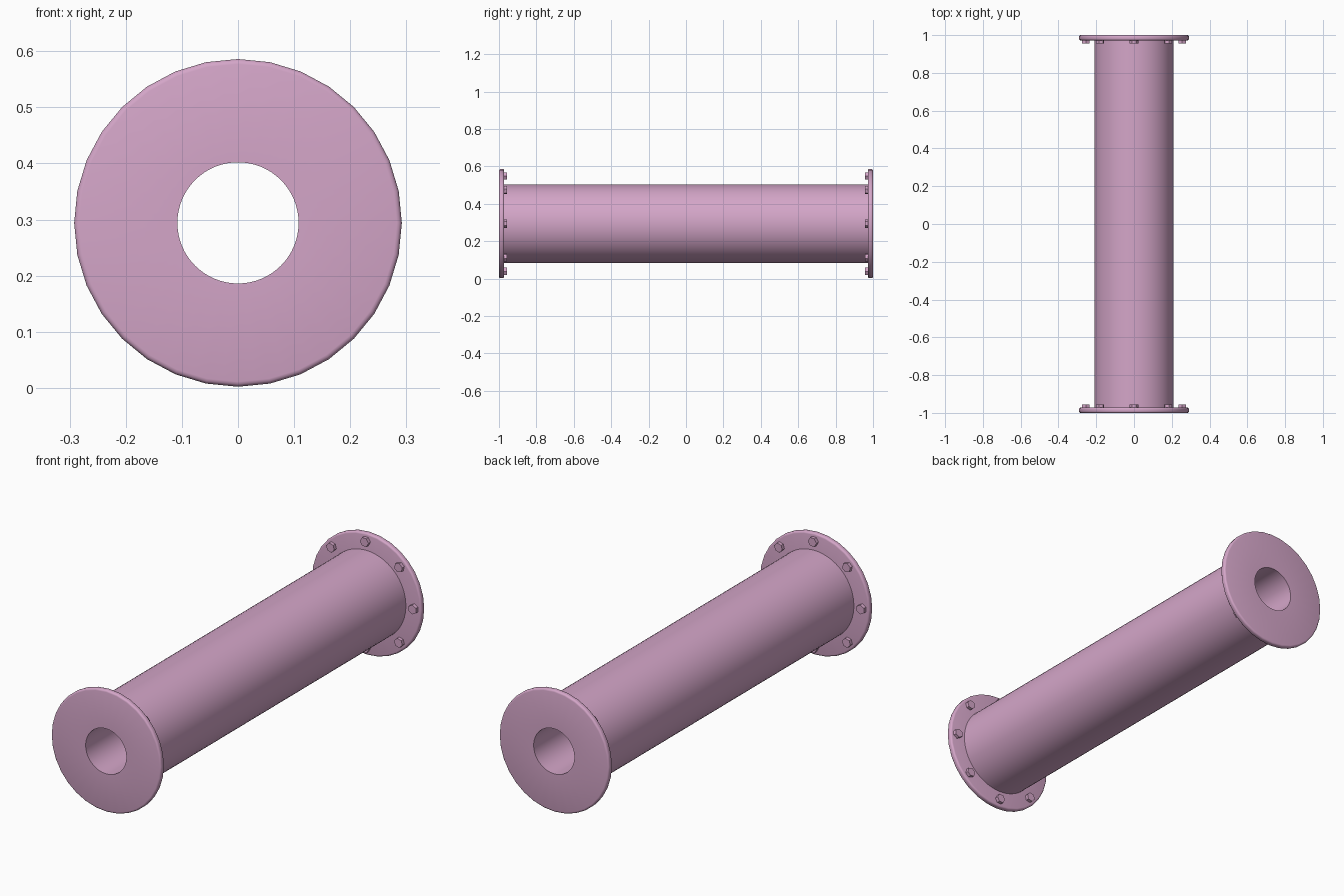
import bpy
import bmesh
from math import sin, cos, pi, radians
from mathutils import Matrix

cube = bpy.data.objects.get("Cube")
if cube:
    bpy.data.objects.remove(cube)

AXIS_Z = 0.294      # height of the pipe axis
BORE, BODY, RIM = 0.108, 0.21, 0.292
END, THICK = 1.0, 0.028
SEGMENTS = 64

pink = bpy.data.materials.new("pink")
pink.use_nodes = True
colour = (0.66, 0.38, 0.58, 1)
pink.diffuse_color = colour
pink.node_tree.nodes["Principled BSDF"].inputs["Base Color"].default_value = colour


def finish(bm, name, angle=40):
    bmesh.ops.recalc_face_normals(bm, faces=bm.faces)
    mesh = bpy.data.meshes.new(name)
    bm.to_mesh(mesh)
    bm.free()
    mesh.materials.append(pink)
    obj = bpy.data.objects.new(name, mesh)
    bpy.context.collection.objects.link(obj)
    bpy.ops.object.select_all(action="DESELECT")
    obj.select_set(True)
    bpy.context.view_layer.objects.active = obj
    bpy.ops.object.shade_smooth_by_angle(angle=radians(angle))
    return obj


def lathe(name, profile):
    """Spin a closed (radius, y) profile around the pipe axis."""
    bm = bmesh.new()
    rings = []
    for i in range(SEGMENTS):
        a = 2 * pi * i / SEGMENTS
        ring = []
        for r, y in profile:
            # The rim has half as many sides as the round bore
            if r > BODY and i % 2:
                r *= cos(2 * pi / SEGMENTS)
            ring.append(bm.verts.new((r * sin(a), y, AXIS_Z + r * cos(a))))
        rings.append(ring)
    n = len(profile)
    for i in range(SEGMENTS):
        a, b = rings[i], rings[(i + 1) % SEGMENTS]
        for j in range(n):
            k = (j + 1) % n
            bm.faces.new((a[j], a[k], b[k], b[j]))
    return finish(bm, name)


# Hollow pipe body between the flanges
inner = END - THICK
lathe("pipe_body", [(BORE, -inner), (BODY, -inner), (BODY, inner), (BORE, inner)])

for side, label in ((-1, "front"), (1, "back")):
    # Flange disc with rounded rim edges
    bevel = 0.009
    edge = [(RIM - bevel + bevel * sin(t * pi / 6), END - bevel + bevel * cos(t * pi / 6))
            for t in range(4)]
    back_edge = [(r, 2 * END - THICK - y) for r, y in reversed(edge)]
    profile = [(BORE, END)] + edge + back_edge + [(BORE, inner)]
    lathe(label + "_flange", [(r, side * y) for r, y in profile])

    # Ring of eight hexagonal bolt heads on the inner flange face
    bm = bmesh.new()
    for i in range(8):
        a = i * pi / 4
        place = (Matrix.Translation((0.255 * cos(a), side * (inner - 0.006), AXIS_Z + 0.255 * sin(a)))
                 @ Matrix.Rotation(-a, 4, "Y") @ Matrix.Rotation(pi / 2, 4, "X"))
        bmesh.ops.create_cone(bm, cap_ends=True, segments=6, radius1=0.0225,
                              radius2=0.0225, depth=0.02, matrix=place)
    finish(bm, label + "_bolts", 30)
